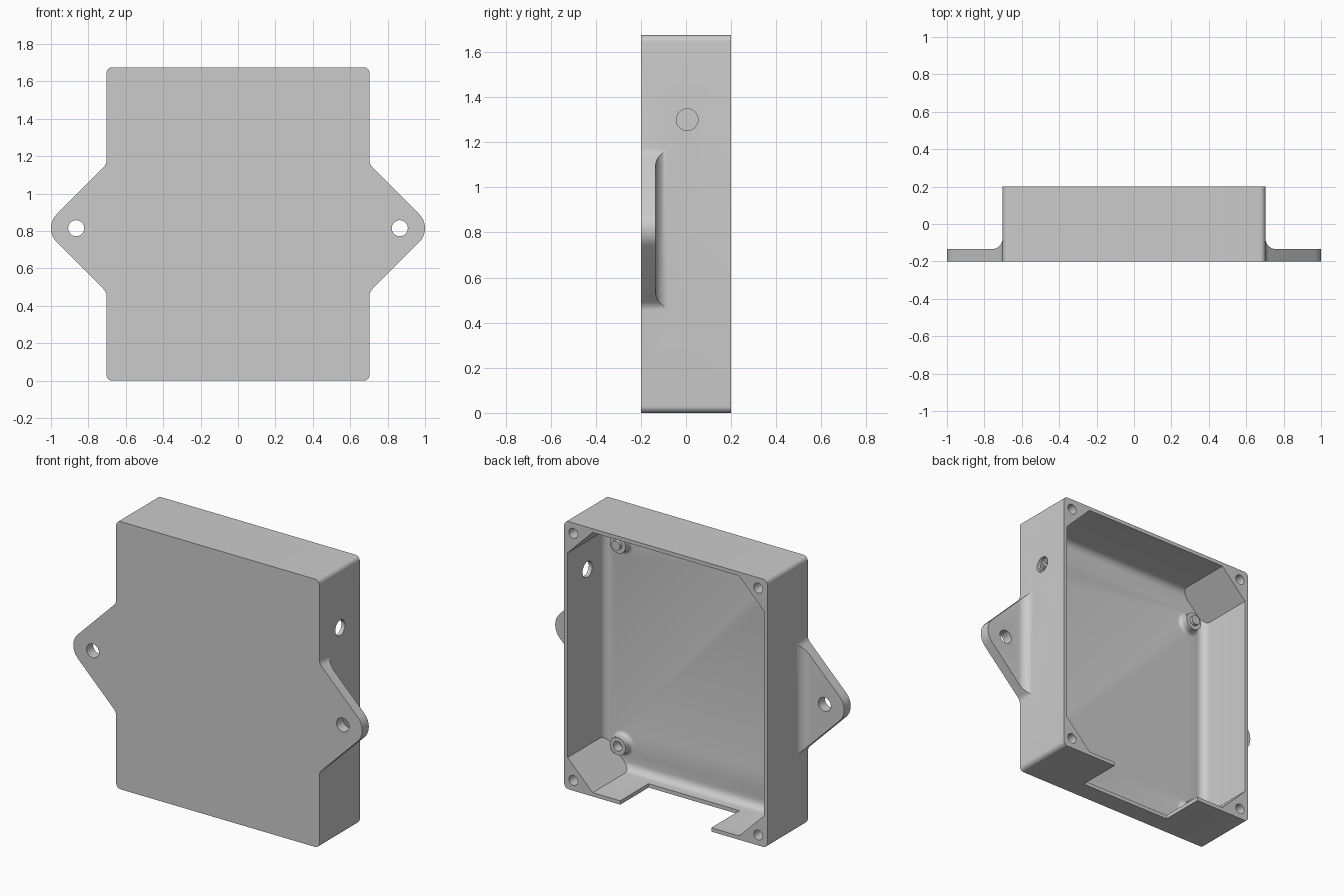
import bpy, bmesh, math
from mathutils import Vector

if "Cube" in bpy.data.objects:
    bpy.data.objects.remove(bpy.data.objects["Cube"])

HALF_W, HEIGHT, DEPTH = 0.703, 1.675, 0.2
WALL, FLOOR = 0.024, -0.173
MID = 0.815


def finish(name, bm):
    bmesh.ops.recalc_face_normals(bm, faces=bm.faces)
    mesh = bpy.data.meshes.new(name)
    bm.to_mesh(mesh)
    bm.free()
    obj = bpy.data.objects.new(name, mesh)
    bpy.context.collection.objects.link(obj)
    return obj


def rounded(points, steps=8):
    """Replace each (a, b, radius) corner by a tangent arc."""
    out = []
    for i, p in enumerate(points):
        c = Vector(p[:2])
        if len(p) < 3:
            out.append(c)
            continue
        u = (Vector(points[i - 1][:2]) - c).normalized()
        v = (Vector(points[(i + 1) % len(points)][:2]) - c).normalized()
        half = u.angle(v) / 2
        centre = c + (u + v).normalized() * p[2] / math.sin(half)
        start = c + u * p[2] / math.tan(half) - centre
        end = c + v * p[2] / math.tan(half) - centre
        sweep = math.pi - 2 * half
        for k in range(steps + 1):
            t = k / steps
            arm = start * math.sin((1 - t) * sweep) + end * math.sin(t * sweep)
            out.append(centre + arm / math.sin(sweep))
    return out


def circle(a, b, r, n=32):
    return [(a + r * math.cos(math.tau * k / n), b + r * math.sin(math.tau * k / n))
            for k in range(n)]


def prism(name, points, lo, hi, axis="y"):
    """Extrude a flat outline along one axis."""
    place = {"x": lambda a, b, t: (t, a, b),
             "y": lambda a, b, t: (a, t, b),
             "z": lambda a, b, t: (a, b, t)}[axis]
    bm = bmesh.new()
    low = [bm.verts.new(place(p[0], p[1], lo)) for p in points]
    high = [bm.verts.new(place(p[0], p[1], hi)) for p in points]
    bm.faces.new(low)
    bm.faces.new(high)
    for i in range(len(points)):
        j = (i + 1) % len(points)
        bm.faces.new((low[i], low[j], high[j], high[i]))
    return finish(name, bm)


def combine(target, tool, operation):
    """Apply a boolean and discard the tool."""
    mod = target.modifiers.new("cut", "BOOLEAN")
    mod.object, mod.operation, mod.solver = tool, operation, "EXACT"
    graph = bpy.context.evaluated_depsgraph_get()
    mesh = bpy.data.meshes.new_from_object(target.evaluated_get(graph))
    target.modifiers.clear()
    target.data = mesh
    bpy.data.objects.remove(tool)


# Outer shell
r = 0.03
w = HALF_W
body = prism("enclosure_body", rounded([(-w, 0, r), (w, 0, r), (w, HEIGHT, r), (-w, HEIGHT, r)]),
             -DEPTH, DEPTH)

# Main cavity, rounded where the walls meet the floor
bm = bmesh.new()
bmesh.ops.create_cube(bm, size=1)
for v in bm.verts:
    v.co = (v.co.x * 2 * (w - WALL), FLOOR if v.co.y < 0 else DEPTH + 0.1,
            HEIGHT / 2 + v.co.z * (HEIGHT - 2 * WALL))
edges = [e for e in bm.edges if all(v.co.y < 0 for v in e.verts)]
bmesh.ops.bevel(bm, geom=edges, offset=0.05, segments=6, profile=0.5, affect="EDGES")
combine(body, finish("cavity", bm), "DIFFERENCE")

# Mounting tabs with a fillet against the side walls
root = w - 0.001
tip = 1.044
rise = tip - root
outline = [(0.685, 1.3), (root, 1.3), (root, MID + rise, 0.06), (tip, MID, 0.106),
           (root, MID - rise, 0.06), (root, 0.33), (0.685, 0.33)]
profile = [(0.6, -0.3), (1.1, -0.3), (1.1, -0.135), (root, -0.135, 0.06),
           (root, -0.02), (0.6, -0.02)]
for s in (-1, 1):
    tab = prism("tab", [(s * p.x, p.y) for p in rounded(outline)], -DEPTH, -0.04)
    limit = prism("limit", [(s * p.x, p.y) for p in rounded(profile)], 0.2, 1.5, "z")
    combine(tab, limit, "INTERSECT")
    combine(body, tab, "UNION")
    combine(body, prism("tab_hole", circle(s * 0.865, MID, 0.043), -0.3, -0.03), "DIFFERENCE")

# Corner screw blocks with blind holes
for s in (-1, 1):
    for z, up in ((0, 1), (HEIGHT, -1)):
        near, far = 0.012, 0.197
        corner = [(s * (w - a), z + up * b) for a, b in
                  ((near, near), (far, near), (far, WALL), (WALL, far), (near, far))]
        combine(body, prism("block", corner, FLOOR - 0.01, DEPTH), "UNION")
        hole = circle(s * (w - 0.063), z + up * 0.065, 0.031, 24)
        combine(body, prism("screw_hole", hole, -0.02, 0.3), "DIFFERENCE")

# Floor standoffs with flared bases
for s in (-1, 1):
    for z in (0.178, 1.44):
        bm = bmesh.new()
        flare = [(0.055 + 0.025 * (1 - math.sin(t)), FLOOR + 0.025 * (1 - math.cos(t)))
                 for t in (math.pi / 2 * k / 5 for k in range(6))]
        line = [(0, FLOOR - 0.012), (0.08, FLOOR - 0.012)] + flare + [
            (0.055, -0.12), (0.03, -0.12), (0.03, FLOOR + 0.002), (0, FLOOR + 0.002)]
        x = s * 0.557
        verts = [bm.verts.new((x + a, y, z)) for a, y in line]
        ring = [bm.edges.new(pair) for pair in zip(verts, verts[1:])]
        bmesh.ops.spin(bm, geom=verts + ring, cent=(x, 0, z), axis=(0, 1, 0),
                       angle=math.tau, steps=32, use_merge=False)
        bmesh.ops.remove_doubles(bm, verts=bm.verts, dist=0.0001)
        combine(body, finish("standoff", bm), "UNION")
        combine(body, prism("standoff_hole", circle(x, z, 0.03), FLOOR - 0.005, -0.1),
                "DIFFERENCE")

# Cable hole in the left wall and slot in the bottom wall
combine(body, prism("cable_hole", circle(0.005, 1.3, 0.048), 0.6, 0.8, "x"), "DIFFERENCE")
slot = [(-0.315, -0.1), (0.315, -0.1), (0.315, 0.06), (-0.315, 0.06)]
combine(body, prism("bottom_slot", slot, -0.08, 0.3), "DIFFERENCE")

# Single grey material
grey = bpy.data.materials.new("plain grey")
grey.use_nodes = True
colour = (0.6, 0.6, 0.6, 1)
grey.diffuse_color = colour
grey.node_tree.nodes["Principled BSDF"].inputs["Base Color"].default_value = colour
body.data.materials.clear()
body.data.materials.append(grey)

bpy.ops.object.select_all(action="DESELECT")
body.select_set(True)
bpy.context.view_layer.objects.active = body
bpy.ops.object.shade_smooth_by_angle(angle=math.radians(30))
